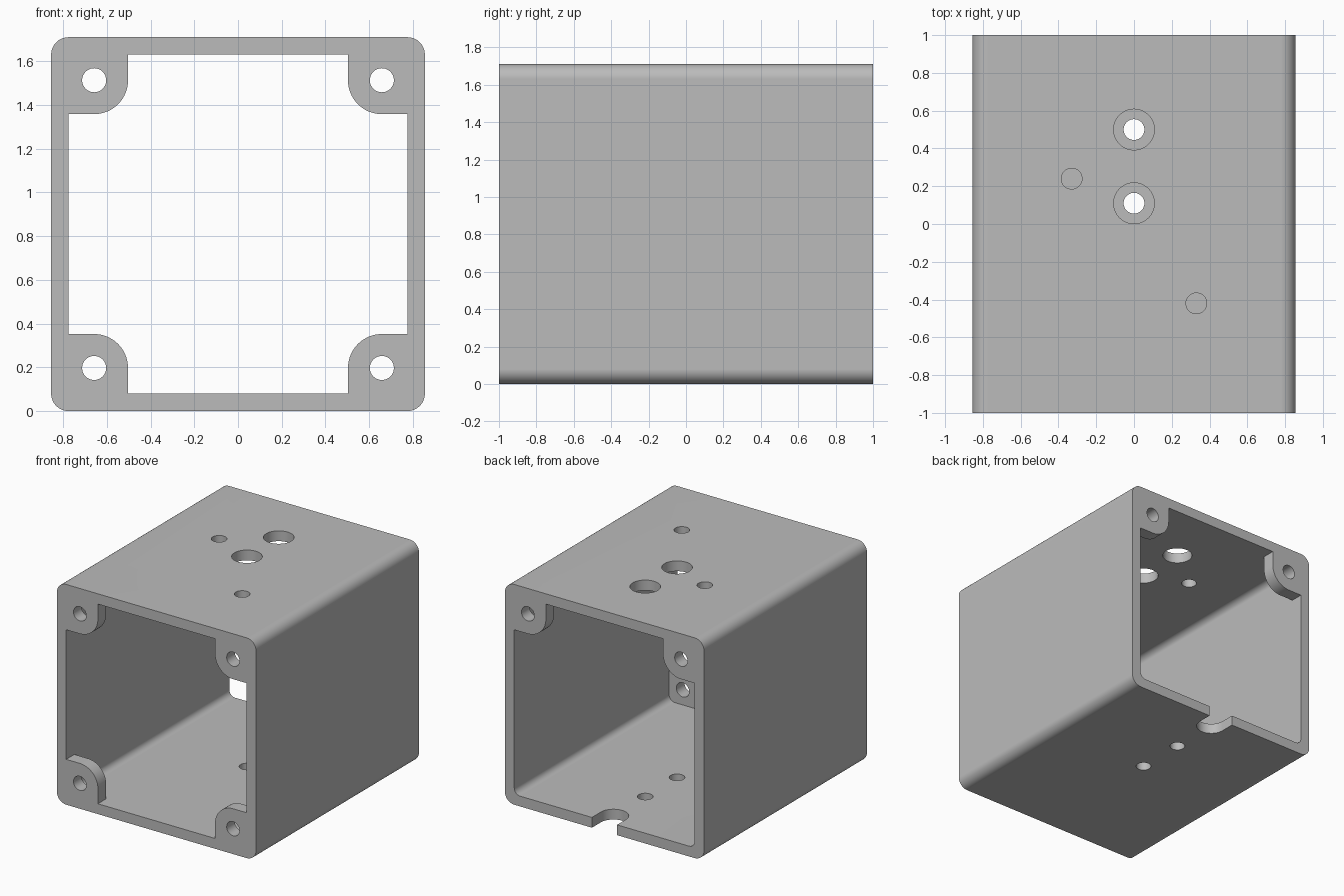
import bpy
import bmesh
from math import cos, sin, pi

if "Cube" in bpy.data.objects:
    bpy.data.objects.remove(bpy.data.objects["Cube"])

HALF, LENGTH, WALL = 0.855, 2.0, 0.08
MID = HALF                 # height of the tube axis
SCREW = 0.658              # screw offset from the axis
TAB_R, TAB_T = 0.155, 0.1
SMALL_R, BIG_R = 0.055, 0.108

grey = bpy.data.materials.new("plain grey")
grey.use_nodes = True
grey.diffuse_color = (0.5, 0.5, 0.5, 1)
grey.node_tree.nodes["Principled BSDF"].inputs["Base Color"].default_value = (0.5, 0.5, 0.5, 1)


def arc(cx, cy, r, start, end, steps):
    """Points on an arc, angles in half turns."""
    return [(cx + r * cos(pi * (start + (end - start) * i / steps)),
             cy + r * sin(pi * (start + (end - start) * i / steps))) for i in range(steps + 1)]


def circle(cx, cy, r):
    return arc(cx, cy, r, 0, 2, 40)[:-1]


def rounded_square(half, r):
    points = []
    for i, (sx, sz) in enumerate([(1, 1), (-1, 1), (-1, -1), (1, -1)]):
        points += arc(sx * (half - r), MID + sz * (half - r), r, i / 2, i / 2 + 0.5, 8)
    return points


def prism(name, profile, axis, low, high):
    """Extrude a closed profile along y or z."""
    bm = bmesh.new()
    place = (lambda a, b, d: (a, d, b)) if axis == "y" else (lambda a, b, d: (a, b, d))
    base = bm.faces.new([bm.verts.new(place(a, b, low)) for a, b in profile])
    out = bmesh.ops.extrude_face_region(bm, geom=[base])
    verts = [g for g in out["geom"] if isinstance(g, bmesh.types.BMVert)]
    bmesh.ops.translate(bm, verts=verts, vec=place(0, 0, high - low))
    bmesh.ops.recalc_face_normals(bm, faces=bm.faces)
    mesh = bpy.data.meshes.new(name)
    bm.to_mesh(mesh)
    bm.free()
    mesh.materials.append(grey)
    obj = bpy.data.objects.new(name, mesh)
    bpy.context.collection.objects.link(obj)
    return obj


def combine(body, tool, operation):
    """Apply a boolean and discard the tool."""
    tool.hide_render = True
    mod = body.modifiers.new("boolean", "BOOLEAN")
    mod.operation, mod.solver, mod.object = operation, "EXACT", tool
    bpy.context.view_layer.objects.active = body
    bpy.ops.object.modifier_apply(modifier=mod.name)
    bpy.data.objects.remove(tool)


# Hollow square tube
body = prism("enclosure_body", rounded_square(HALF, 0.08), "y", -LENGTH / 2, LENGTH / 2)
combine(body, prism("cavity", rounded_square(HALF - WALL, 0.05), "y", -1.2, 1.2), "DIFFERENCE")

# Screw tabs: four corners at the front, upper two at the back
for sx in (-1, 1):
    for sz in (-1, 1):
        outer = HALF - WALL / 2 - 0.02
        corner = [(SCREW - TAB_R, outer)] + arc(SCREW, SCREW, TAB_R, 1, 1.5, 16)
        corner += [(outer, SCREW - TAB_R), (outer, outer)]
        profile = [(sx * a, MID + sz * b) for a, b in corner]
        combine(body, prism("front_tab", profile, "y", -1, -1 + TAB_T), "UNION")
        if sz > 0:
            combine(body, prism("back_tab", profile, "y", 1 - TAB_T, 1), "UNION")

# Screw holes through the tabs
for sx in (-1, 1):
    for sz in (-1, 1):
        hole = circle(sx * SCREW, MID + sz * SCREW, SMALL_R)
        combine(body, prism("screw_hole", hole, "y", -1.2, 1.2), "DIFFERENCE")

# Large top openings above small floor holes
for y in (0.11, 0.5):
    combine(body, prism("top_opening", circle(0, y, BIG_R), "z", 1.5, 1.8), "DIFFERENCE")
    combine(body, prism("floor_hole", circle(0, y, SMALL_R), "z", -0.1, 0.2), "DIFFERENCE")

# Small top holes
for x, y in ((-0.33, 0.24), (0.33, -0.42)):
    combine(body, prism("top_hole", circle(x, y, SMALL_R), "z", 1.5, 1.8), "DIFFERENCE")

# Round-ended cable notch in the back of the floor
notch = arc(0, 0.89, BIG_R, 1, 2, 20) + [(BIG_R, 1.2), (-BIG_R, 1.2)]
combine(body, prism("cable_notch", notch, "z", -0.1, 0.2), "DIFFERENCE")

# Smooth fillets and holes, crisp edges
bpy.ops.object.select_all(action="DESELECT")
body.select_set(True)
bpy.context.view_layer.objects.active = body
bpy.ops.object.shade_smooth_by_angle(angle=pi / 6)
weighted = body.modifiers.new("weighted normals", "WEIGHTED_NORMAL")
weighted.keep_sharp = True
